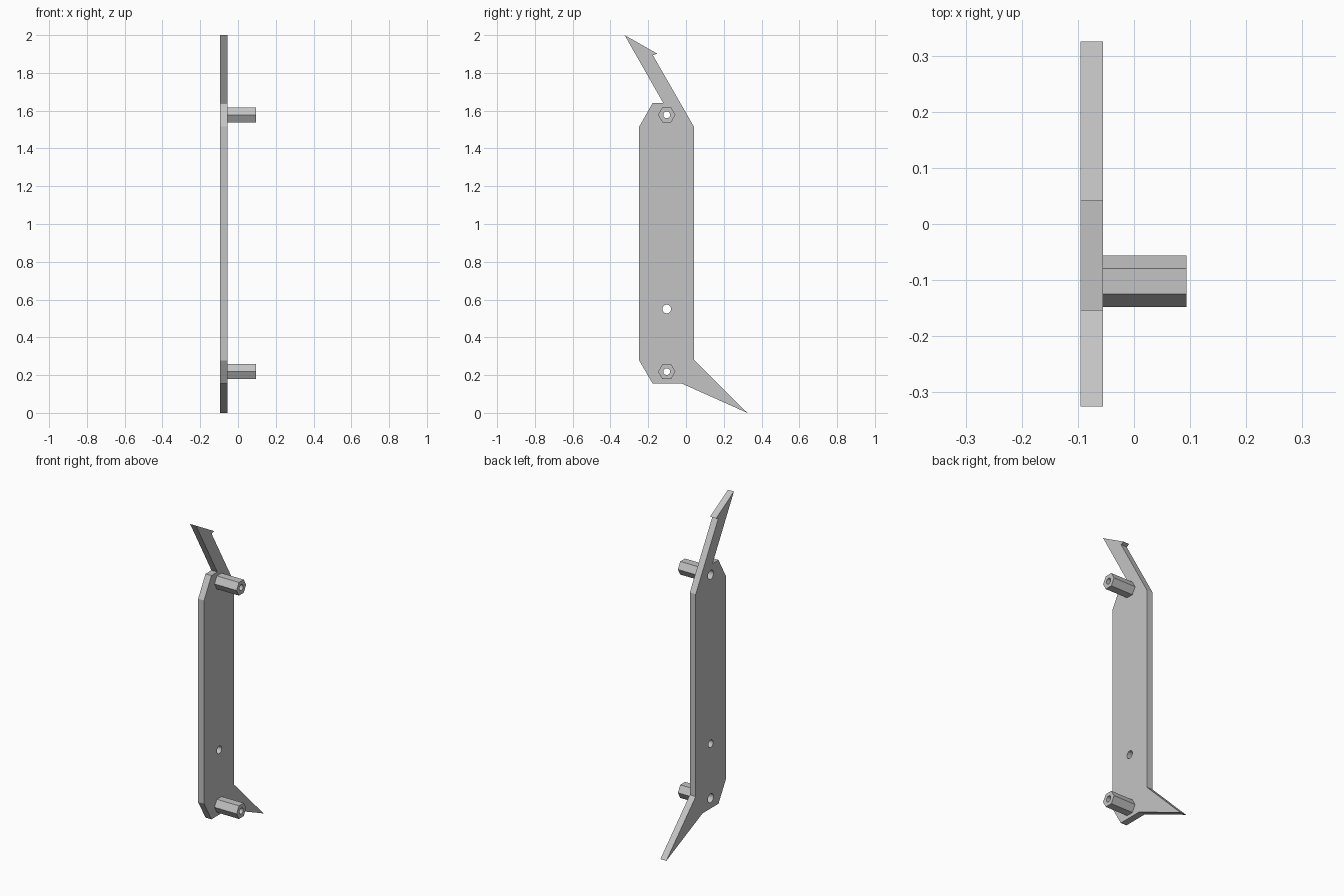
import bpy
from math import cos, sin, pi
from mathutils import Matrix

cube = bpy.data.objects.get("Cube")
if cube:
    bpy.data.objects.remove(cube, do_unlink=True)

grey = bpy.data.materials.new("light_grey")
grey.use_nodes = True
colour = (0.55, 0.55, 0.55, 1)
grey.diffuse_color = colour
grey.node_tree.nodes["Principled BSDF"].inputs["Base Color"].default_value = colour

# Local x, y, z of a profile become world y, z, x
SIDEWAYS = Matrix(((0, 0, 1, 0), (1, 0, 0, 0), (0, 1, 0, 0), (0, 0, 0, 1)))


def ring(y, z, radius, sides):
    return [(y + radius * cos(2 * pi * i / sides), z + radius * sin(2 * pi * i / sides))
            for i in range(sides)]


def extruded(name, loops, x0, x1):
    """Extrude an outline, with further loops as holes, along x."""
    curve = bpy.data.curves.new(name + "_profile", "CURVE")
    curve.dimensions = "2D"
    curve.fill_mode = "BOTH"
    curve.extrude = (x1 - x0) / 2
    for loop in loops:
        spline = curve.splines.new("POLY")
        spline.points.add(len(loop) - 1)
        for point, (y, z) in zip(spline.points, loop):
            point.co = (y, z, 0, 1)
        spline.use_cyclic_u = True
    helper = bpy.data.objects.new(name + "_profile", curve)
    bpy.context.collection.objects.link(helper)
    graph = bpy.context.evaluated_depsgraph_get()
    mesh = bpy.data.meshes.new_from_object(helper.evaluated_get(graph))
    bpy.data.objects.remove(helper, do_unlink=True)
    mesh.transform(Matrix.Translation(((x0 + x1) / 2, 0, 0)) @ SIDEWAYS)
    mesh.materials.clear()
    mesh.materials.append(grey)
    for face in mesh.polygons:
        face.use_smooth = False
        face.material_index = 0
    obj = bpy.data.objects.new(name, mesh)
    bpy.context.collection.objects.link(obj)
    return obj


# Flat plate with a barbed upper arm and a pointed lower spur
outline = [
    (-0.325, 2.0), (-0.12, 1.64), (-0.177, 1.64), (-0.248, 1.515),
    (-0.248, 0.278), (-0.177, 0.156), (-0.024, 0.156), (0.325, 0.0),
    (0.042, 0.283), (0.042, 1.515), (-0.175, 1.893), (-0.153, 1.902),
]
hole_y = -0.102
post_heights = {"lower_standoff": 0.218, "upper_standoff": 1.578}
holes = [ring(hole_y, z, 0.027, 24) for z in post_heights.values()]
holes.append(ring(hole_y, 0.55, 0.023, 24))
extruded("plate", [outline] + holes, -0.095, -0.055)

# Hollow hexagonal standoffs
for name, z in post_heights.items():
    extruded(name, [ring(hole_y, z, 0.046, 6), ring(hole_y, z, 0.018, 20)], -0.055, 0.094)
